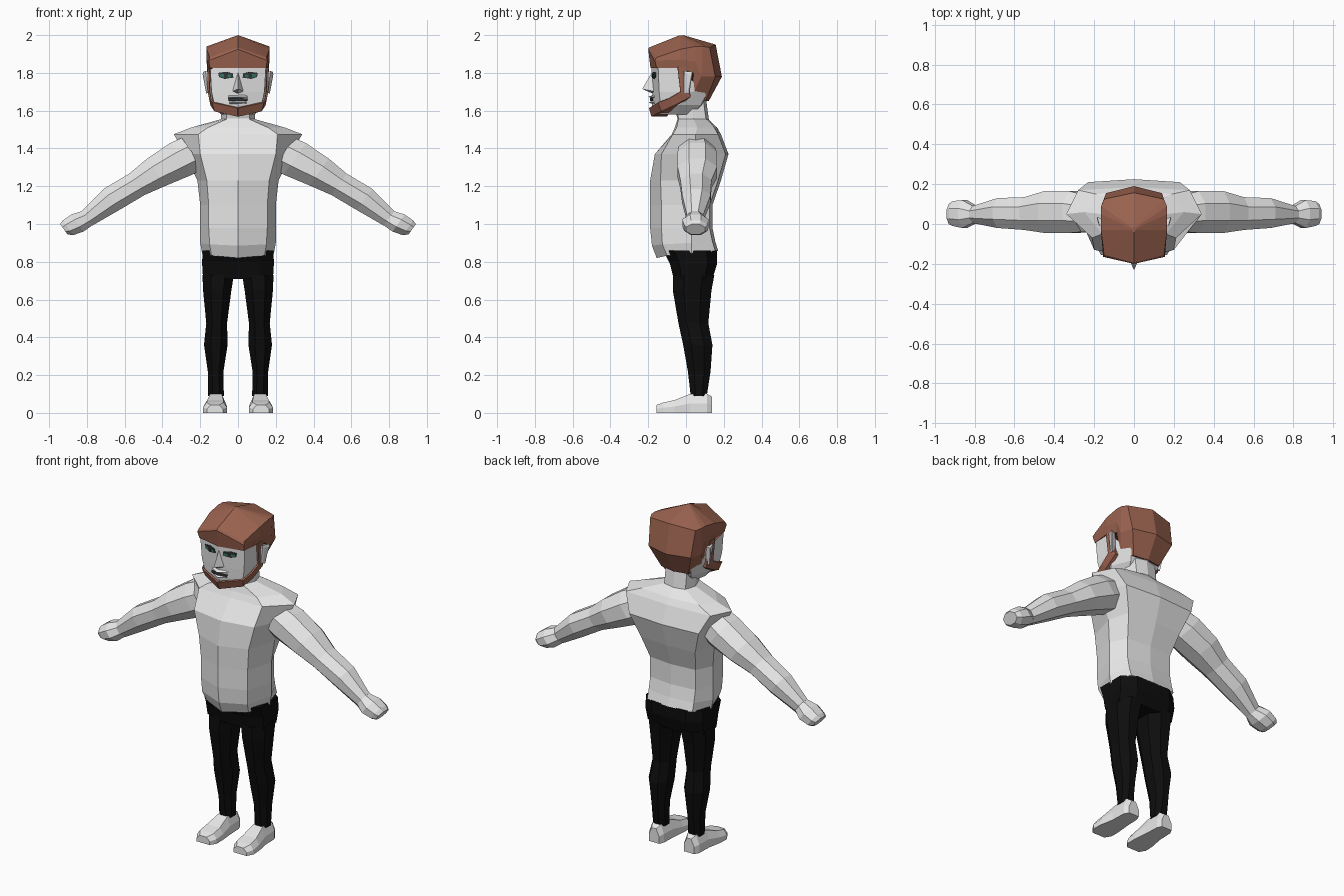
import bpy, bmesh, math
from mathutils import Vector


def material(name, rgb):
    m = bpy.data.materials.new(name)
    m.diffuse_color = (*rgb, 1)
    return m


PALE = material("pale_grey", (0.8, 0.8, 0.8))
BLACK = material("trouser_black", (0.004, 0.004, 0.004))
BROWN = material("hair_brown", (0.33, 0.125, 0.08))
GREEN = material("eye_green", (0.03, 0.17, 0.12))
DARK = material("dark_line", (0.03, 0.035, 0.035))


def make(name, verts, faces, mat, mirror=False, thick=0):
    bm = bmesh.new()
    vs = [bm.verts.new(v) for v in verts]
    for f in faces:
        bm.faces.new([vs[i] for i in f])
    bmesh.ops.recalc_face_normals(bm, faces=bm.faces)
    me = bpy.data.meshes.new(name)
    bm.to_mesh(me)
    bm.free()
    me.materials.append(mat)
    ob = bpy.data.objects.new(name, me)
    bpy.context.collection.objects.link(ob)
    if thick:
        s = ob.modifiers.new("thickness", 'SOLIDIFY')
        s.thickness, s.offset = thick, 0
    if mirror:
        ob.modifiers.new("mirror", 'MIRROR')
    return ob


def loft(name, rings, mat, mirror=False):
    """Skin equal-length closed rings and cap both ends."""
    n = len(rings[0])
    faces = [(r * n + i, r * n + (i + 1) % n, (r + 1) * n + (i + 1) % n, (r + 1) * n + i)
             for r in range(len(rings) - 1) for i in range(n)]
    faces += [tuple(range(n)), tuple(range((len(rings) - 1) * n, len(rings) * n))]
    return make(name, [v for r in rings for v in r], faces, mat, mirror)


def whole(half):
    """Complete a front-to-back half ring whose ends lie on x = 0."""
    return half + [(-x, y, z) for x, y, z in half[-2:0:-1]]


def body_ring(z, yf, wf, yfc, ws, ys, wb, yb, dip=0.0):
    return whole([(0, yf, z - dip), (wf, yfc, z - dip / 2), (ws, ys, z),
                  (wb, yb - 0.015, z + dip / 2), (0, yb, z + dip / 2)])


# Jumper body
loft("jumper", [body_ring(*r) for r in [
    (0.845, -0.155, 0.14, -0.10, 0.19, 0.03, 0.15, 0.17, 0.025),
    (0.90, -0.18, 0.15, -0.125, 0.20, 0.03, 0.15, 0.155, 0.015),
    (0.98, -0.19, 0.155, -0.13, 0.20, 0.03, 0.15, 0.14),
    (1.10, -0.19, 0.155, -0.13, 0.20, 0.03, 0.15, 0.14),
    (1.23, -0.19, 0.165, -0.135, 0.215, 0.04, 0.18, 0.185),
    (1.37, -0.165, 0.20, -0.13, 0.28, 0.05, 0.23, 0.225),
    (1.475, -0.075, 0.21, -0.07, 0.34, 0.05, 0.28, 0.185),
    (1.51, -0.06, 0.16, -0.05, 0.25, 0.06, 0.19, 0.165),
    (1.555, -0.045, 0.06, -0.04, 0.09, 0.04, 0.07, 0.12)]], PALE)

# Neck
loft("neck", [body_ring(*r) for r in [
    (1.50, -0.045, 0.06, -0.04, 0.092, 0.04, 0.07, 0.13),
    (1.56, -0.045, 0.06, -0.04, 0.09, 0.04, 0.07, 0.12),
    (1.67, -0.08, 0.06, -0.06, 0.085, 0.02, 0.07, 0.105)]], PALE)


# Sleeves and hands: centre x, centre z, half thickness, y range
def arm_ring(x, z, r, y0, y1):
    ring = []
    for i in range(8):
        a = math.radians(i * 45 + 22.5)
        t = r * math.cos(a) * 1.08
        ring.append((x + 0.58 * t, (y0 + y1) / 2 + (y1 - y0) / 2 * math.sin(a) * 1.08, z + 0.81 * t))
    return ring


loft("arm", [arm_ring(*r) for r in [
    (0.24, 1.375, 0.10, -0.04, 0.15),
    (0.30, 1.345, 0.103, -0.045, 0.165),
    (0.43, 1.275, 0.088, -0.045, 0.165),
    (0.535, 1.21, 0.07, -0.03, 0.135),
    (0.67, 1.13, 0.07, -0.02, 0.13),
    (0.80, 1.03, 0.048, 0.005, 0.09)]], PALE, True)
loft("hand", [arm_ring(*r) for r in [
    (0.79, 1.035, 0.045, 0.01, 0.085),
    (0.85, 1.005, 0.056, -0.02, 0.12),
    (0.90, 0.98, 0.048, -0.01, 0.115),
    (0.922, 0.972, 0.034, 0.0, 0.10)]], PALE, True)


# Trousers: each ring is a chamfered rectangle in x and y
def box_ring(z, x0, x1, y0, y1, k=0.28):
    dx, dy = (x1 - x0) * k, (y1 - y0) * k
    return [(x0 + dx, y0, z), (x1 - dx, y0, z), (x1, y0 + dy, z), (x1, y1 - dy, z),
            (x1 - dx, y1, z), (x0 + dx, y1, z), (x0, y1 - dy, z), (x0, y0 + dy, z)]


loft("hips", [box_ring(*r) for r in [
    (0.71, -0.185, 0.185, -0.065, 0.14, 0.2),
    (0.79, -0.19, 0.19, -0.085, 0.165, 0.2),
    (0.86, -0.188, 0.188, -0.12, 0.165, 0.2)]], BLACK)
loft("trouser_leg", [box_ring(*r) for r in [
    (0.09, 0.075, 0.158, 0.025, 0.11),
    (0.22, 0.077, 0.16, 0.01, 0.13),
    (0.36, 0.055, 0.18, -0.015, 0.14),
    (0.475, 0.058, 0.168, -0.04, 0.118),
    (0.65, 0.035, 0.185, -0.07, 0.135),
    (0.73, 0.022, 0.188, -0.07, 0.15)]], BLACK, True)


# Shoes, lofted from heel to toe: y, inner x, outer x, height
def shoe_ring(y, x0, x1, h):
    return [(x0, y, 0), (x1, y, 0), (x1, y, h * 0.5), (x1 - 0.02, y, h),
            (x0 + 0.02, y, h), (x0, y, h * 0.5)]


loft("shoe", [shoe_ring(*r) for r in [
    (0.138, 0.082, 0.15, 0.085), (0.11, 0.07, 0.165, 0.102), (0.02, 0.066, 0.168, 0.10),
    (-0.06, 0.058, 0.183, 0.068), (-0.12, 0.058, 0.186, 0.055),
    (-0.156, 0.08, 0.165, 0.042)]], PALE, True)

# Head
loft("head", [body_ring(*r) for r in [
    (1.58, -0.165, 0.07, -0.145, 0.09, -0.05, 0.07, 0.05),
    (1.63, -0.18, 0.125, -0.135, 0.135, -0.03, 0.09, 0.095),
    (1.70, -0.178, 0.14, -0.142, 0.148, 0.0, 0.11, 0.13),
    (1.84, -0.183, 0.148, -0.148, 0.154, 0.0, 0.13, 0.16)]], PALE)

# Hair cap: hairline ring, widest ring, crown ring, then apex
loft("hair", [whole(h) for h in [
    [(0, -0.188, 1.825), (0.148, -0.155, 1.825), (0.158, -0.04, 1.825), (0.156, 0.04, 1.80),
     (0.122, 0.03, 1.67), (0.09, 0.105, 1.652), (0, 0.12, 1.65)],
    [(0, -0.2, 1.925), (0.155, -0.165, 1.865), (0.166, -0.03, 1.87), (0.166, 0.05, 1.86),
     (0.162, 0.08, 1.78), (0.14, 0.155, 1.78), (0, 0.19, 1.78)],
    [(0, -0.195, 1.935), (0.15, -0.155, 1.882), (0.166, -0.03, 1.925), (0.166, 0.05, 1.94),
     (0.165, 0.09, 1.94), (0.15, 0.125, 1.935), (0, 0.157, 1.95)],
    [(0, -0.04, 1.995), (0.005, -0.04, 1.997), (0.008, -0.03, 1.997), (0.008, -0.025, 1.997),
     (0.008, -0.02, 1.997), (0.005, -0.015, 1.997), (0, -0.015, 2.0)]]], BROWN)

# Sideburns and beard: a band down the cheek and round the jaw
upper = [(0.158, -0.045, 1.83), (0.155, -0.03, 1.70), (0.147, -0.09, 1.665), (0.134, -0.145, 1.645), (0, -0.192, 1.615)]
lower = [(0.158, 0.0, 1.83), (0.148, 0.02, 1.675), (0.142, -0.065, 1.63), (0.122, -0.13, 1.60), (0, -0.18, 1.572)]
under = [(0.14, 0.0, 1.83), (0.12, 0.02, 1.68), (0.10, -0.05, 1.62), (0.08, -0.09, 1.59), (0, -0.10, 1.575)]
make("beard", upper + lower + under,
     [(r + i, r + i + 1, r + i + 6, r + i + 5) for r in (0, 5) for i in range(4)],
     BROWN, True, 0.01)

# Ears
loft("ear", [
    [(0.145, -0.015, 1.80), (0.145, 0.02, 1.80), (0.145, 0.015, 1.70), (0.145, -0.012, 1.70)],
    [(0.172, -0.01, 1.81), (0.185, 0.035, 1.805), (0.168, 0.018, 1.69), (0.158, -0.01, 1.695)],
    [(0.178, 0.0, 1.795), (0.187, 0.03, 1.79), (0.172, 0.015, 1.71), (0.166, 0.0, 1.71)]],
    PALE, True)

# Nose
make("nose", [(0, -0.182, 1.80), (0, -0.232, 1.715), (0.027, -0.172, 1.703),
              (-0.027, -0.172, 1.703), (0, -0.175, 1.69), (0.012, -0.175, 1.79), (-0.012, -0.175, 1.79)],
     [(0, 1, 2, 5), (0, 6, 3, 1), (1, 4, 2), (1, 3, 4)], PALE)


# Painted face details: thin plates laid on the sloping face plane
def plate(name, pts, mat, lift):
    make(name, [(x, -0.182 + 0.245 * abs(x) - lift, z) for x, z in pts],
         [tuple(range(len(pts)))], mat, True, 0.003)


plate("eye_rim", [(0.025, 1.775), (0.07, 1.768), (0.10, 1.778), (0.105, 1.80), (0.065, 1.806), (0.028, 1.797)], DARK, 0.004)
plate("eye_white", [(0.032, 1.779), (0.07, 1.773), (0.095, 1.781), (0.098, 1.794), (0.035, 1.792)], GREEN, 0.007)
plate("pupil", [(0.055, 1.776), (0.075, 1.776), (0.075, 1.793), (0.055, 1.793)], DARK, 0.010)
plate("mouth_line", [(0, 1.652), (0.05, 1.65), (0.052, 1.664), (0, 1.668)], DARK, 0.006)


# Lips
def lip(name, z0, z1, w, out):
    rings = [[(x, -0.17 + 0.245 * abs(x), z0), (x, -0.17 + 0.245 * abs(x) - d, (z0 + z1) / 2),
              (x, -0.17 + 0.245 * abs(x), z1)] for x, d in ((-w, 0.012), (0, out), (w, 0.012))]
    loft(name, rings, PALE)


lip("upper_lip", 1.662, 1.685, 0.05, 0.03)
lip("lower_lip", 1.632, 1.655, 0.045, 0.028)
